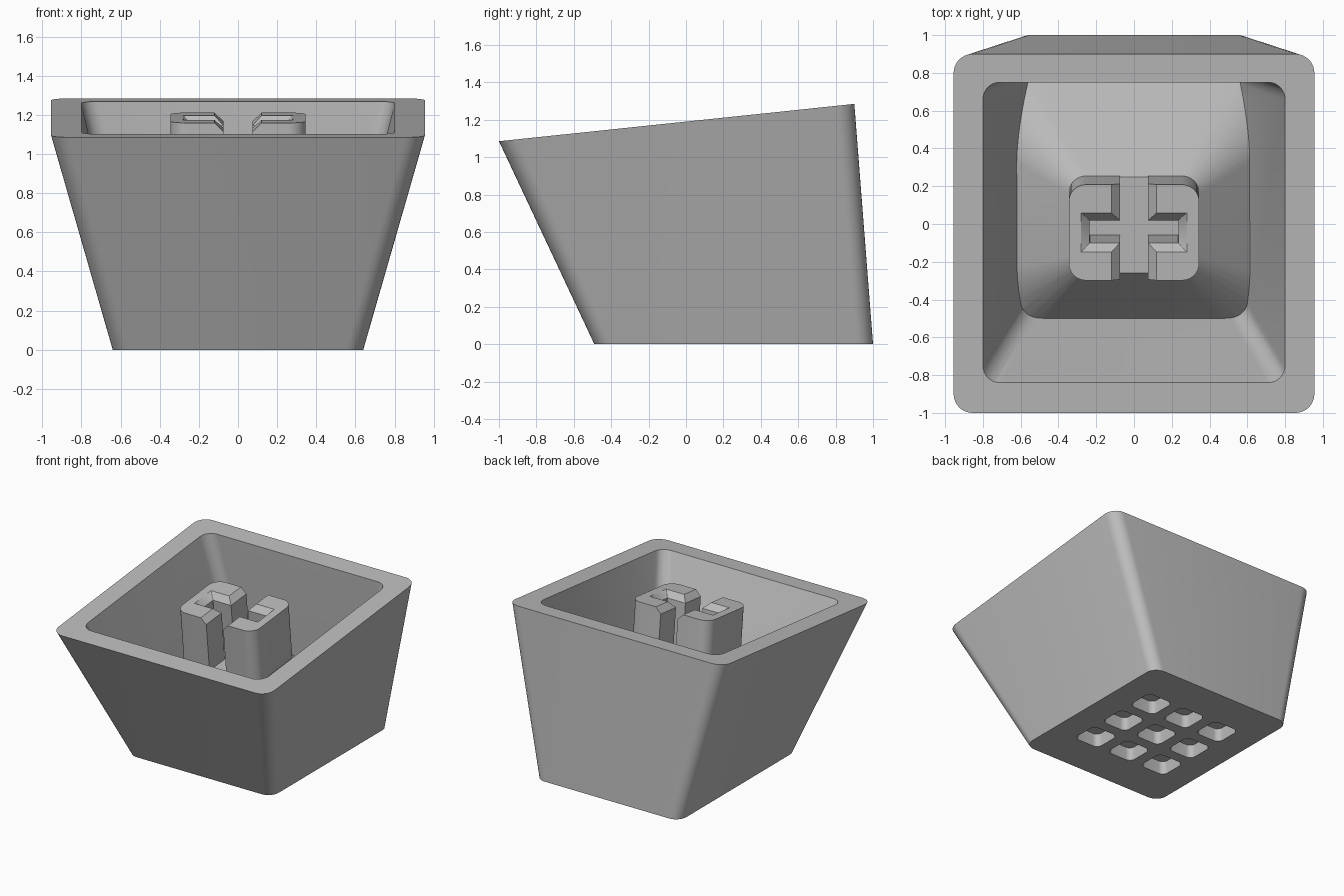
import bpy
import bmesh
from math import sin, cos, pi, radians
from mathutils import Vector

if "Cube" in bpy.data.objects:
    bpy.data.objects.remove(bpy.data.objects["Cube"], do_unlink=True)

SLOPE = 0.105   # tilt of the rim plane

grey = bpy.data.materials.new("plain grey")
grey.use_nodes = True
grey.diffuse_color = (0.5, 0.5, 0.5, 1)
grey.node_tree.nodes["Principled BSDF"].inputs["Base Color"].default_value = (0.5, 0.5, 0.5, 1)


def ring(half_x, y0, y1, r, z, slope=0.0, steps=8, cx=0.0):
    """Rounded rectangle on the plane z + slope * y."""
    corners = [(half_x - r, y1 - r), (r - half_x, y1 - r),
               (r - half_x, y0 + r), (half_x - r, y0 + r)]
    points = []
    for i, (x, y) in enumerate(corners):
        for k in range(steps + 1):
            a = (i + k / steps) * pi / 2
            px, py = x + r * cos(a), y + r * sin(a)
            points.append(Vector((cx + px, py, z + slope * py)))
    return points


def loft(name, rings):
    """Closed solid through a stack of rings, lowest first."""
    bm = bmesh.new()
    loops = [[bm.verts.new(p) for p in r] for r in rings]
    n = len(loops[0])
    for low, high in zip(loops, loops[1:]):
        for i in range(n):
            j = (i + 1) % n
            bm.faces.new((low[i], low[j], high[j], high[i]))
    bm.faces.new(loops[0][::-1])
    bm.faces.new(loops[-1])
    bmesh.ops.recalc_face_normals(bm, faces=bm.faces)
    mesh = bpy.data.meshes.new(name)
    bm.to_mesh(mesh)
    bm.free()
    mesh.materials.append(grey)
    obj = bpy.data.objects.new(name, mesh)
    bpy.context.collection.objects.link(obj)
    return obj


def select(obj):
    bpy.ops.object.select_all(action='DESELECT')
    obj.select_set(True)
    bpy.context.view_layer.objects.active = obj


def cut(obj, cutter):
    """Subtract the cutter and throw it away."""
    mod = obj.modifiers.new("cut", 'BOOLEAN')
    mod.operation = 'DIFFERENCE'
    mod.solver = 'EXACT'
    mod.object = cutter
    select(obj)
    bpy.ops.object.modifier_apply(modifier=mod.name)
    bpy.data.objects.remove(cutter, do_unlink=True)


# Outer shell: tapered block with a sloping rim
RIM_Z = 1.085 + SLOPE
shell = loft("shell", [ring(0.64, -0.49, 1.0, 0.09, 0),
                       ring(0.955, -1.0, 0.9, 0.1, RIM_Z, SLOPE)])

# Cavity with a raised floor that falls away from the stem
low = ring(0.52, -0.38, 0.84, 0.08, 0.12)
rim = ring(0.8, -0.84, 0.75, 0.09, RIM_Z, SLOPE)
above = [p + (p - q) * 0.06 for p, q in zip(rim, low)]
cavity = loft("cavity_cutter", [low, rim, above])
mound = loft("mound_cutter", [ring(1.0, -0.69, 0.95, 0.4, 0.1),
                              ring(0.345, -0.26, 0.25, 0.09, 0.755, SLOPE)])
cut(cavity, mound)
cut(shell, cavity)

# Grid of square pits under the base
SPACING = 0.315
for column in (-1, 0, 1):
    for row in (-1, 0, 1):
        y = 0.255 + row * SPACING
        cut(shell, loft("pit_cutter", [
            ring(0.12, y - 0.12, y + 0.12, 0.05, -0.1, cx=column * SPACING),
            ring(0.105, y - 0.105, y + 0.105, 0.045, 0.1, cx=column * SPACING)]))

# Split stem, built with its top at z = 0 and then tilted square to the rim
DEPTH, CHAMFER = 0.46, 0.045
stem = loft("stem", [ring(0.345, -0.255, 0.255, 0.09, -DEPTH),
                     ring(0.345, -0.255, 0.255, 0.09, 0)])


def slot(half_x, half_y):
    """Cross arm with a chamfered mouth."""
    levels = [(-0.6, 0), (-CHAMFER, 0), (0, CHAMFER), (0.02, CHAMFER + 0.02)]
    return loft("slot_cutter", [
        ring(half_x + grow, -half_y - grow, half_y + grow, 0.001, z, steps=1)
        for z, grow in levels])


cut(stem, slot(0.075, 0.5))
cut(stem, slot(0.235, 0.06))
stem.rotation_euler.x = radians(6)
stem.location = (0, -0.045, RIM_Z - 0.045 * SLOPE)

for obj in (shell, stem):
    select(obj)
    bpy.ops.object.shade_smooth_by_angle(angle=radians(30))
